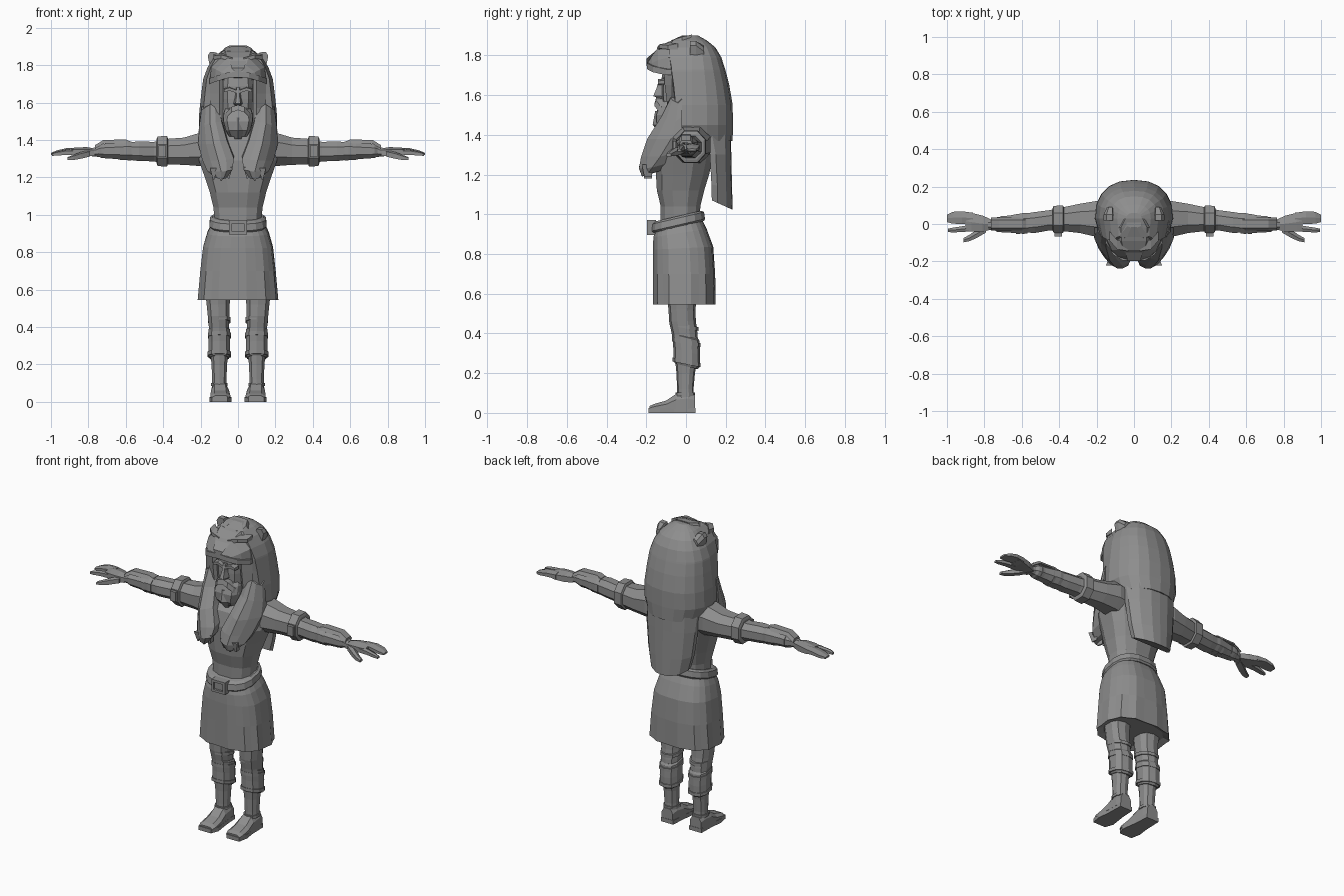
import bpy, bmesh, math
from math import sin, cos, pi, copysign

GREY = bpy.data.materials.new("stone_grey")
GREY.diffuse_color = (0.27, 0.27, 0.27, 1)


def loft(name, rings, mirror=False):
    """Skin a list of equal closed rings and cap both ends."""
    bm = bmesh.new()
    vs = [[bm.verts.new(p) for p in r] for r in rings]
    n = len(vs[0])
    for a, b in zip(vs, vs[1:]):
        for i in range(n):
            j = (i + 1) % n
            bm.faces.new((a[i], a[j], b[j], b[i]))
    bm.faces.new(vs[0][::-1])
    bm.faces.new(vs[-1])
    bmesh.ops.recalc_face_normals(bm, faces=bm.faces[:])
    me = bpy.data.meshes.new(name)
    bm.to_mesh(me)
    bm.free()
    me.materials.append(GREY)
    ob = bpy.data.objects.new(name, me)
    bpy.context.collection.objects.link(ob)
    if mirror:
        ob.modifiers.new("mirror", 'MIRROR').use_mirror_merge = False
    return ob


def circ(n, p=1.0, off=0.5):
    """Unit superellipse points."""
    out = []
    for i in range(n):
        a = 2 * pi * (i + off) / n
        c, s = cos(a), sin(a)
        out.append((copysign(abs(c) ** p, c), copysign(abs(s) ** p, s)))
    return out


def ring_z(z, rx, y0, y1, n=12, cx=0, p=0.8, tilt=0, pleat=0):
    """Horizontal ring between y0 and y1."""
    r = []
    for i, (c, s) in enumerate(circ(n, p)):
        k = 1 - pleat * (i % 2)
        y = (y0 + y1) / 2 + s * k * (y1 - y0) / 2
        r.append((cx + c * rx * k, y, z + tilt * y))
    return r


def ring_x(x, yc, ry, zc, rz, n=8, p=0.9):
    return [(x, yc + c * ry, zc + s * rz) for c, s in circ(n, p)]


def box(name, x0, x1, y0, y1, z0, z1, mirror=False):
    return loft(name, [[(x0, y0, z), (x1, y0, z), (x1, y1, z), (x0, y1, z)]
                       for z in (z0, z1)], mirror)


# torso, skirt and belt
loft("torso", [ring_z(*r) for r in (
    (0.93, .125, -.13, .07), (1.04, .135, -.13, .075), (1.12, .155, -.15, .095),
    (1.20, .182, -.155, .12), (1.29, .215, -.16, .14), (1.38, .215, -.14, .15),
    (1.44, .19, -.08, .14), (1.49, .09, -.05, .10))])
loft("skirt", [ring_z(z, rx, a, b, 24, p=.75, tilt=t, pleat=k) for z, rx, a, b, t, k in (
    (0.97, .138, -.15, .075, .22, 0), (0.91, .165, -.165, .105, .15, .005),
    (0.83, .188, -.168, .138, .05, .015), (0.70, .203, -.168, .148, 0, .03),
    (0.545, .217, -.168, .15, 0, .045), (0.56, .18, -.14, .12, 0, .03))])
loft("belt", [ring_z(z, rx, a, b, 16, tilt=.23) for z, rx, a, b in (
    (0.945, .148, -.168, .092), (0.955, .156, -.176, .098), (0.99, .151, -.172, .093),
    (1.0, .138, -.155, .08))])
for x0, x1, z0, z1 in ((-.047, -.032, .895, .97), (.032, .047, .895, .97),
                       (-.032, .032, .895, .91), (-.032, .032, .955, .97)):
    box("buckle_bar", x0, x1, -.197, -.15, z0, z1)
box("buckle_plate", -.032, .032, -.184, -.15, .91, .955)

# legs
loft("leg", [ring_z(z, rx, a, b, 10, cx) for z, cx, rx, a, b in (
    (0.04, .1, .04, -.045, .04), (0.12, .1, .04, -.045, .038), (0.2, .1, .043, -.048, .045),
    (0.30, .1, .054, -.058, .064), (0.40, .102, .056, -.072, .058), (0.46, .104, .06, -.085, .05),
    (0.52, .106, .064, -.088, .047), (0.62, .108, .075, -.1, .06))], True)
loft("greave", [ring_z(z, rx, a, b, 10, .1, tilt=-.25) for z, rx, a, b in (
    (0.235, .052, -.056, .06), (0.25, .06, -.063, .069), (0.31, .06, -.064, .071),
    (0.38, .06, -.07, .068), (0.39, .052, -.065, .06))], True)
for z, w, a, b in ((.255, .065, -.067, .073), (.355, .064, -.071, .073), (.435, .062, -.082, .062)):
    loft("greave_strap", [ring_z(z + d, w, a, b, 10, .1, tilt=-.2) for d in (-.01, .01)], True)
loft("ankle_strap", [ring_z(z, .046, -.052, .045, 10, .1) for z in (.085, .102)], True)
# feet
loft("shoe", [[(c - w, y, .02), (c + w, y, .02), (c + w, y, h * .7), (c + w * .6, y, h),
               (c - w * .6, y, h), (c - w, y, h * .7)] for y, c, w, h in (
    (.046, .098, .038, .09), (.01, .098, .044, .105), (-.05, .096, .047, .095),
    (-.1, .095, .052, .062), (-.16, .094, .054, .045), (-.185, .094, .046, .034))], True)
loft("sole", [[(.055, .048, z), (.14, .048, z), (.143, -.06, z), (.152, -.13, z), (.14, -.19, z),
               (.055, -.19, z), (.036, -.14, z), (.05, -.04, z)] for z in (0, .025)], True)

# arms
loft("arm", [ring_x(*r) for r in (
    (.10, .03, .09, 1.34, .10), (.20, .027, .103, 1.35, .096), (.29, .03, .084, 1.34, .078),
    (.37, .026, .07, 1.338, .074), (.45, .02, .058, 1.338, .056), (.53, .008, .06, 1.34, .056),
    (.62, .003, .05, 1.342, .047), (.70, -.002, .038, 1.34, .036), (.78, -.004, .028, 1.335, .024))], True)
loft("armband", [ring_x(x, .025, a, 1.34, b) for x, a, b in (
    (.375, .07, .075), (.38, .08, .088), (.43, .077, .085), (.435, .065, .07))], True)
box("armband_stud", .385, .425, -.066, -.03, 1.31, 1.37, True)
loft("bracer", [ring_x(x, y, a, z, b) for x, y, a, z, b in (
    (.57, .004, .058, 1.342, .054), (.59, .003, .06, 1.343, .055), (.66, 0, .05, 1.342, .046),
    (.73, -.003, .043, 1.341, .04), (.75, -.003, .03, 1.34, .028))], True)
loft("bracer_plate", [[(x, -.035, z - .02), (x, .035, z - .02), (x, .022, z), (x, -.022, z)]
                      for x, z in ((.56, 1.385), (.60, 1.403), (.72, 1.4), (.765, 1.372))], True)
for x, r in ((.62, .056), (.70, .047)):
    loft("bracer_strap", [ring_x(x + d, 0, r, 1.341, r * .93) for d in (-.01, .01)], True)


# hands: palm, finger blades and thumb
def slab(name, secs):
    loft(name, [[(x, a, z - h), (x, b, z - h), (x, b, z + h * .5), (x, (a + b) / 2, z + h),
                 (x, a, z + h * .5)] for x, a, b, z, h in secs], True)


slab("palm", ((.765, -.03, .025, 1.335, .02), (.81, -.042, .045, 1.338, .024),
              (.87, -.04, .06, 1.34, .02), (.90, -.03, .06, 1.34, .014)))
slab("fingers", ((.86, .005, .06, 1.342, .017), (.92, 0, .068, 1.342, .014),
                 (.97, .002, .065, 1.333, .011), (1.0, .01, .05, 1.325, .006)))
slab("forefinger", ((.85, -.04, 0, 1.336, .016), (.92, -.042, -.012, 1.334, .014),
                    (.97, -.046, -.02, 1.328, .011), (.995, -.042, -.025, 1.322, .007)))
slab("thumb", ((.79, -.045, 0, 1.33, .018), (.84, -.074, -.03, 1.318, .018),
               (.88, -.092, -.058, 1.307, .014), (.912, -.098, -.075, 1.3, .008)))


# pelt hood with face opening
def hood_ring(z, w, yf, yb, rx, rb):
    half = [(rx, rb), (rx, yf), (w * .9, yf + .008)]
    for i in range(6):
        t = pi / 2 * i / 5
        half.append((w * cos(t) ** .85, .03 + (yb - .03) * sin(t) ** .85))
    half[-1] = (0, yb)
    return [(x, y, z) for x, y in half] + [(-x, y, z) for x, y in half[-2::-1]]


loft("pelt_hood", [hood_ring(*r) for r in (
    (1.37, .18, .0, .235, .09, .02), (1.45, .21, -.05, .236, .1, .0), (1.55, .207, -.06, .235, .1, .0),
    (1.65, .196, -.07, .218, .1, .0), (1.72, .187, -.08, .2, .1, .0), (1.73, .185, -.08, .197, .1, -.07),
    (1.79, .162, -.09, .178, .08, -.085), (1.84, .13, -.09, .148, .06, -.085),
    (1.875, .09, -.075, .105, .04, -.07), (1.9, .04, -.02, .06, .015, -.015))])

# hanging cape
loft("cape", [[(x, y, z - s * (y - .13)) for x, y in (
    (w, a), (w, a + .03), (w * .75, b - .03), (w * .35, b - .004), (0, b), (-w * .35, b - .004),
    (-w * .75, b - .03), (-w, a + .03), (-w, a))] for z, w, a, b, s in (
    (1.46, .17, .09, .226, 0), (1.3, .168, .12, .228, 0), (1.15, .15, .128, .232, .2),
    (1.07, .128, .13, .235, .45))])

# mane flaps falling over the chest
FLAP = (  # inner x,y,z / crest x,y,z / outer x,y,z
    ((.10, -.06, 1.60), (.15, -.075, 1.59), (.195, -.04, 1.56)),
    ((.088, -.10, 1.50), (.15, -.125, 1.49), (.207, -.05, 1.47)),
    ((.06, -.16, 1.40), (.13, -.195, 1.38), (.213, -.075, 1.38)),
    ((.022, -.20, 1.30), (.105, -.226, 1.29), (.19, -.13, 1.29)),
    ((.03, -.222, 1.24), (.09, -.237, 1.23), (.165, -.17, 1.235)),
    ((.065, -.21, 1.195), (.09, -.22, 1.19), (.125, -.195, 1.2)))
rings = []
for a, b, c in FLAP:
    mid = lambda p, q, k: tuple((u + v) / 2 - (k if i == 1 else 0) for i, (u, v) in enumerate(zip(p, q)))
    back = lambda p: (p[0], min(p[1] + .07, -.02), p[2] + .02)
    rings.append([a, mid(a, b, .008), b, mid(b, c, .012), c, back(c), back(a)])
loft("mane_flap", rings, True)
for x, z in ((.05, 1.225), (.09, 1.21), (.13, 1.22)):
    loft("mane_tuft", [[(x - w, -.2 - d, z + h), (x + w, -.2 - d, z + h), (x, -.17, z + h)]
                       for w, d, h in ((.02, .022, .03), (.004, .01, -.03))], True)

# beast upper jaw, brows, ears and fangs
loft("beast_muzzle", [[(w, y, z0), (w * .95, y, (z0 + z1) / 2), (w * .45, y, z1), (-w * .45, y, z1),
                       (-w * .95, y, (z0 + z1) / 2), (-w, y, z0), (-w * .4, y, z0 + .02),
                       (w * .4, y, z0 + .02)] for y, w, z0, z1 in (
    (-.192, .055, 1.735, 1.765), (-.17, .095, 1.725, 1.80), (-.14, .125, 1.715, 1.84),
    (-.09, .15, 1.71, 1.868), (-.02, .155, 1.71, 1.893), (.03, .10, 1.73, 1.905))])
loft("beast_lip", [[(x, y, z), (x, y + .03, z), (x, y + .03, z + .03), (x, y, z + .03)] for x, y, z in (
    (0, -.197, 1.735), (.06, -.195, 1.73), (.11, -.165, 1.715), (.152, -.1, 1.70))], True)
loft("beast_nose", [[(-w, y, z), (w, y, z), (0, y, z - .04)] for w, y, z in (
    (.035, -.198, 1.785), (.045, -.15, 1.825))])
loft("beast_brow", [[(x, y, z), (x, y + .05, z), (x, y + .05, z + .03), (x, y, z + .02)]
                    for x, y, z in ((.03, -.145, 1.82), (.09, -.135, 1.835), (.13, -.09, 1.83))], True)
loft("ear", [[(.10, y, 1.82), (.15, y, 1.79), (.162, y, 1.85), (.148, y, 1.872), (.115, y, 1.868)]
             for y in (.02, .05)] + [[(.11, .09, 1.82), (.14, .09, 1.8), (.145, .09, 1.82),
                                      (.135, .09, 1.84), (.115, .09, 1.85)]], True)
loft("cheek_pelt", [[(.082, a, z), (.10, a - .012, z), (.15, -.07, z), (.10, 0, z)] for a, z in (
    (-.10, 1.73), (-.095, 1.65), (-.085, 1.57), (-.07, 1.48))], True)

# head, face and beard
loft("head", [ring_z(z, rx, a, .03, 10, p=.75) for z, rx, a in (
    (1.40, .06, -.06), (1.48, .07, -.10), (1.54, .078, -.122), (1.62, .083, -.125),
    (1.69, .083, -.122), (1.75, .075, -.11))])
loft("nose", [[(-w, -.11, z), (w, -.11, z), (w * .5, y, z), (-w * .5, y, z)] for w, y, z in (
    (.014, -.135, 1.68), (.018, -.15, 1.63), (.026, -.165, 1.595), (.02, -.135, 1.583))])
loft("eyebrow", [[(x, -.10, z), (x, -.14, z), (x, -.14, z + .016), (x, -.10, z + .02)]
                 for x, z in ((.008, 1.65), (.045, 1.664), (.075, 1.655))], True)
loft("moustache", [[(x, -.1, z), (x, y, z), (x, y + .008, z + h), (x, -.1, z + h)] for x, y, z, h in (
    (0, -.158, 1.56, .028), (.035, -.16, 1.547, .03), (.062, -.14, 1.52, .028),
    (.08, -.11, 1.495, .012))], True)
loft("beard", [ring_z(z, rx, a, -.03, 10, p=.7, pleat=.05) for z, rx, a in (
    (1.42, .052, -.13), (1.45, .07, -.155), (1.50, .084, -.158), (1.545, .082, -.14), (1.57, .07, -.12))])
loft("beard_tip", [ring_z(z, r, a, -.07, 6) for z, r, a in ((1.405, .02, -.13), (1.45, .034, -.168), (1.52, .022, -.155))])
